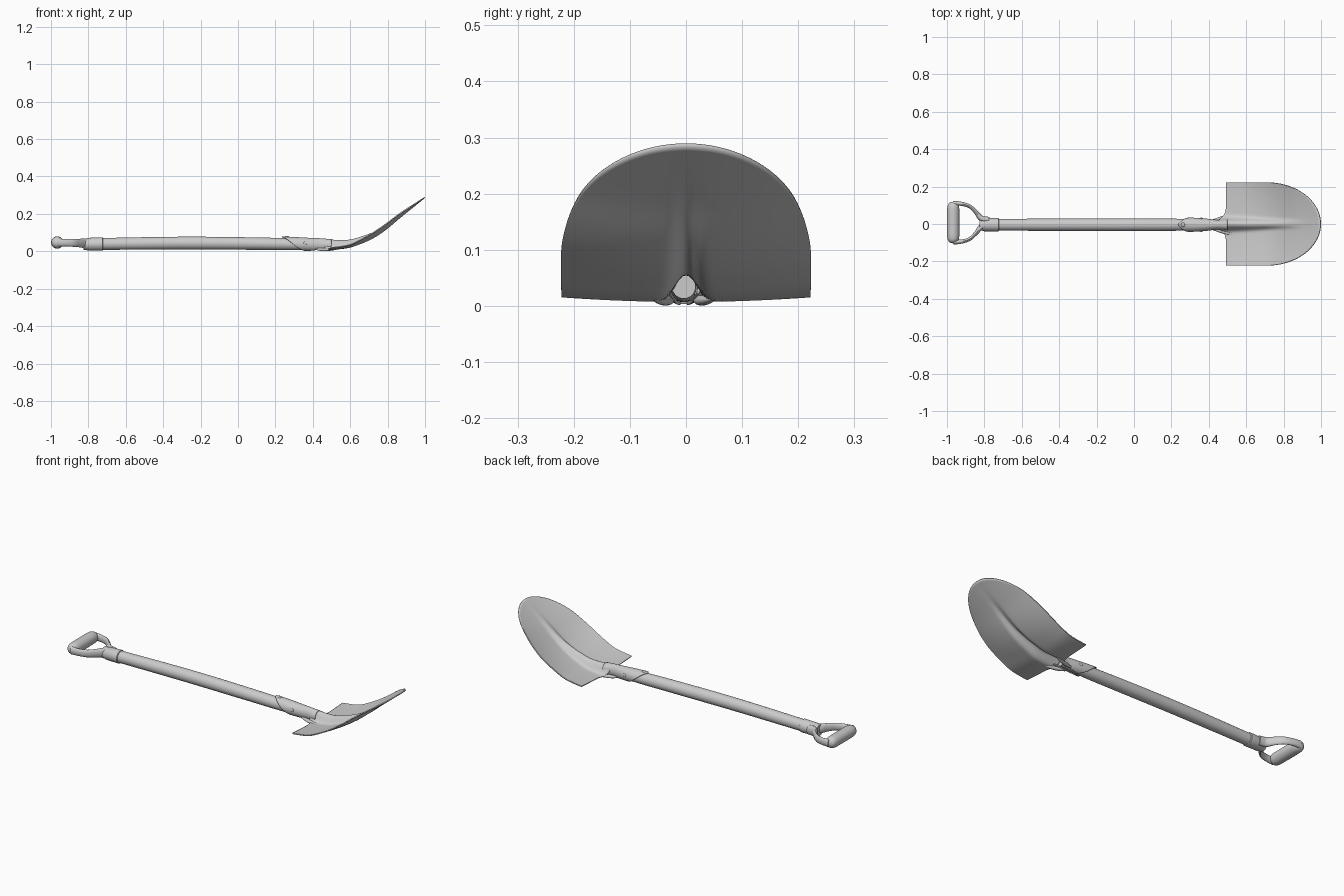
import bpy, bmesh
from math import sin, cos, pi, exp, sqrt, radians
from mathutils import Vector

if "Cube" in bpy.data.objects:
    bpy.data.objects.remove(bpy.data.objects["Cube"])


def lerp_keys(keys, t):
    """Smooth (Catmull-Rom) lookup of a key table; first column is the parameter."""
    n = len(keys)
    i = 0
    while i < n - 2 and t > keys[i + 1][0]:
        i += 1
    p0, p1, p2, p3 = keys[max(i - 1, 0)], keys[i], keys[i + 1], keys[min(i + 2, n - 1)]
    h = p2[0] - p1[0]
    f = min(max((t - p1[0]) / h, 0), 1)
    out = []
    for a, b, c, d in zip(p0[1:], p1[1:], p2[1:], p3[1:]):
        m1 = (c - a) / (p2[0] - p0[0]) * h
        m2 = (d - b) / (p3[0] - p1[0]) * h
        out.append((2*f**3 - 3*f**2 + 1)*b + (f**3 - 2*f**2 + f)*m1
                   + (3*f**2 - 2*f**3)*c + (f**3 - f**2)*m2)
    return out


def build(name, rows, closed=False, caps=False, thickness=0, angle=40):
    """Skin rows of points into one smooth object."""
    bm = bmesh.new()
    vs = [[bm.verts.new(p) for p in row] for row in rows]
    n = len(rows[0])
    for a, b in zip(vs, vs[1:]):
        for j in range(n if closed else n - 1):
            k = (j + 1) % n
            bm.faces.new((a[j], a[k], b[k], b[j]))
    if caps:
        bm.faces.new(vs[0])
        bm.faces.new(vs[-1])
    bmesh.ops.recalc_face_normals(bm, faces=bm.faces)
    me = bpy.data.meshes.new(name)
    bm.to_mesh(me)
    bm.free()
    ob = bpy.data.objects.new(name, me)
    bpy.context.collection.objects.link(ob)
    if thickness:
        mod = ob.modifiers.new("thickness", 'SOLIDIFY')
        mod.thickness = thickness
        mod.offset = 0
    bpy.ops.object.select_all(action='DESELECT')
    bpy.context.view_layer.objects.active = ob
    ob.select_set(True)
    bpy.ops.object.shade_smooth_by_angle(angle=radians(angle))
    return ob


def sweep(name, path, sides=32, angle=40):
    """Elliptical sweep; path entries are x, y, z, half width, half height."""
    rows = []
    for i, (x, y, z, a, b) in enumerate(path):
        p, q = path[max(i - 1, 0)], path[min(i + 1, len(path) - 1)]
        t = Vector((q[0] - p[0], q[1] - p[1], 0)).normalized()
        side = Vector((-t.y, t.x, 0))
        rows.append([Vector((x, y, z)) + side * a * cos(2*pi*k/sides)
                     + Vector((0, 0, b * sin(2*pi*k/sides))) for k in range(sides)])
    return build(name, rows, closed=True, caps=True, angle=angle)


def along(keys, steps):
    """Sample a key table evenly, keeping the parameter as first entry."""
    a, b = keys[0][0], keys[-1][0]
    return [[a + (b - a)*i/steps] + lerp_keys(keys, a + (b - a)*i/steps)
            for i in range(steps + 1)]


CY = -0.004

# wooden shaft, slightly bowed, tapering inside the socket
sweep("shaft", along([(-.825, CY, .038, .031, .031), (-.3, CY, .044, .033, .034),
                      (.1, CY, .041, .033, .033), (.32, CY, .037, .030, .030),
                      (.46, CY, .034, .021, .021)], 40))

# metal ferrule holding the handle fork
sweep("ferrule", [(-.815, CY, .038, .030, .030), (-.80, CY, .038, .035, .034),
                  (-.725, CY, .039, .036, .036), (-.722, CY, .039, .032, .032)])

# fork arms of the D handle
arm = [(0, -.775, .018, .040, .016, .026), (.2, -.815, .024, .042, .016, .027),
       (.4, -.845, .058, .044, .011, .023), (.65, -.880, .089, .045, .010, .021),
       (.85, -.925, .102, .046, .011, .020), (1, -.965, .103, .047, .014, .022)]
for name, s in (("left_fork_arm", 1), ("right_fork_arm", -1)):
    sweep(name, [(x, .007 + s*(y - .003 * (1 - t)), z, a, b)
                 for t, x, y, z, a, b in along(arm, 24)], sides=16)

# cross grip with rounded ends
grip = []
for i in range(33):
    v = -1 + i / 16
    f = sin(v * pi / 2)
    r = .033 * (1 - abs(f)**8)**.5 if abs(f) < 1 else .002
    grip.append((-.9665, .008 + .111*f, .047, max(r, .002), max(r, .002)))
sweep("cross_grip", grip, angle=60)

# blade: dished sheet with a hollow central ridge and rounded tip
floor = [(.44, .010), (.49, .010), (.55, .014), (.6, .022), (.65, .039), (.7, .060),
         (.75, .088), (.8, .124), (.866, .18), (.93, .232), (1.0, .289)]
ridge = [(.44, .054, .024, 0), (.49, .050, .027, .008), (.6, .038, .025, .014),
         (.7, .030, .021, .026), (.8, .016, .019, .032), (.9, .003, .018, .030),
         (1.0, 0, .018, .025)]


def blade_z(x, y):
    h, w, dish = lerp_keys(ridge, x)
    return (lerp_keys(floor, x)[0] + max(h, 0)*exp(-abs(y / w)**2.4)
            + dish*(y / .222)**2)


COLS, ROWS = 90, 50
rows = []
for i in range(ROWS + 1):
    row = []
    for j in range(COLS + 1):
        v = sin((j / COLS - .5) * pi)
        y = .222 * v
        x0 = .492 - .045*exp(-(y / .042)**2)
        x1 = .71 + .288*sqrt(max(1 - v*v, 0))
        x = x0 + (x1 - x0) * i / ROWS
        row.append((x, y, blade_z(x, y)))
    rows.append(row)
build("blade", rows, thickness=.006, angle=50)

# socket: strap wrapped round the shaft, cut diagonally, open underneath
sock = [(.22, .036, .078, .003), (.32, .035, .073, .003), (.39, .030, .069, .003),
        (.44, .024, .067, .003), (.50, .027, .062, .003)]
rows = []
for i in range(25):
    row = []
    for k in range(41):
        u = k / 40 * 2 - 1
        start = .235 + .13 * abs(u)**1.2
        x = start + (.50 - start) * i / 24
        w, top, bot = lerp_keys(sock, x)
        a = u * radians(172 - 62 * max(0, (x - .36) / .14))
        row.append((x, CY + w*sin(a), (top + bot)/2 + (top - bot)/2*cos(a)))
    rows.append(row)
build("socket", rows, thickness=.005, angle=50)

# rolled lips where the socket flares into the blade
lip = [(.415, .022, .012, .004, .004), (.44, .026, .010, .009, .008),
       (.475, .036, .010, .011, .009), (.51, .046, .011, .008, .006),
       (.535, .052, .013, .003, .003)]
for name, s in (("left_lip", 1), ("right_lip", -1)):
    sweep(name, [(x, CY + s*y, z, a, b) for x, y, z, a, b in along(lip, 12)], sides=14)


# rivets through the socket
def rivet(name, loc, scale):
    bpy.ops.mesh.primitive_uv_sphere_add(segments=16, ring_count=8, radius=1, location=loc)
    ob = bpy.context.object
    ob.name = name
    ob.scale = scale
    bpy.ops.object.shade_smooth()


rivet("top_rivet", (.262, CY, .077), (.011, .011, .005))
for name, s in (("left_rivet", 1), ("right_rivet", -1)):
    rivet(name, (.36, CY + s*.033, .042), (.010, .005, .010))
